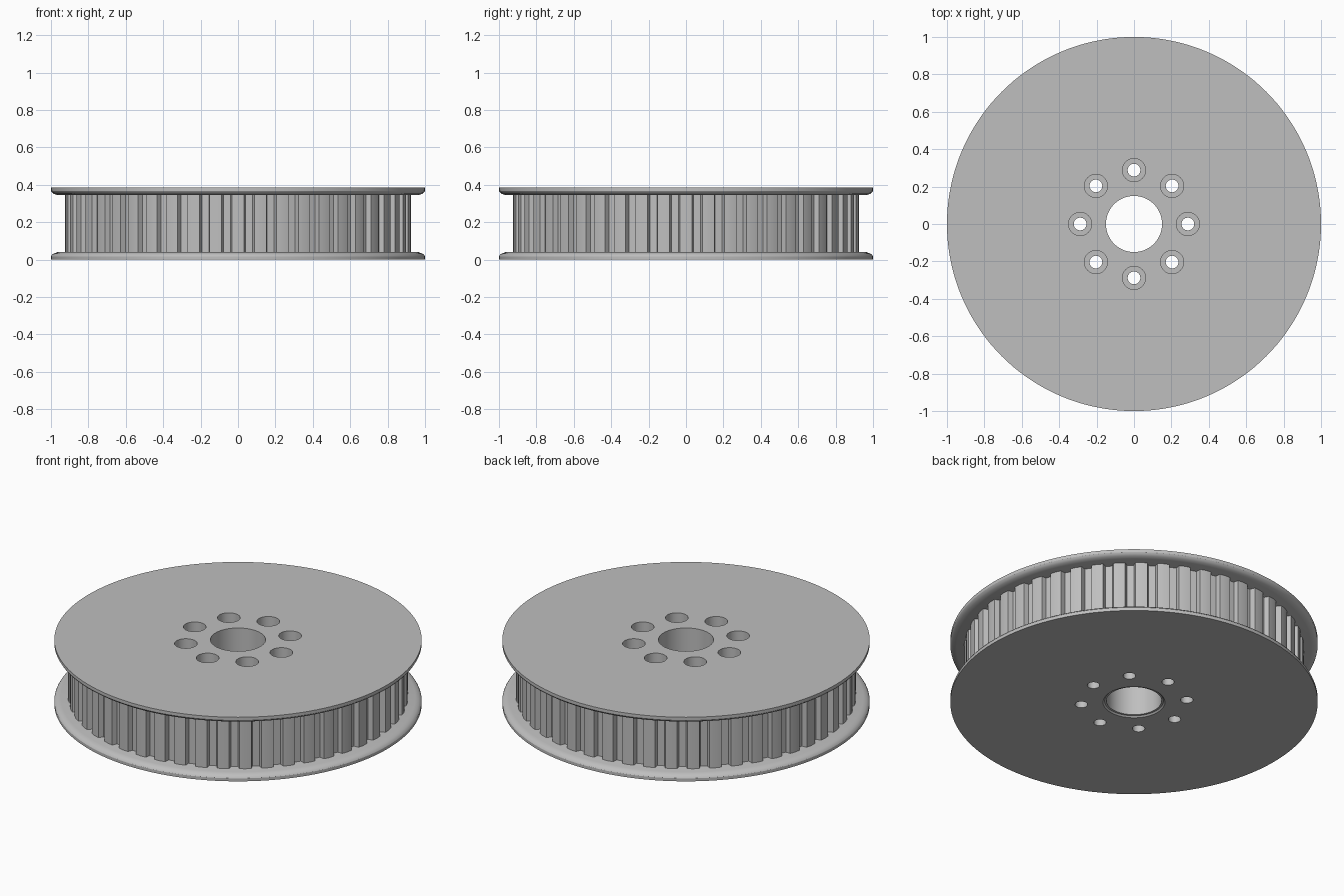
import bpy
import bmesh
from math import cos, sin, pi, tau

HEIGHT, FLANGE, TEETH, HOLES = 0.385, 0.04, 48, 8

if "Cube" in bpy.data.objects:
    bpy.data.objects.remove(bpy.data.objects["Cube"], do_unlink=True)

steel = bpy.data.materials.new("grey metal")
steel.use_nodes = True
colour = (0.52, 0.52, 0.52, 1)
steel.diffuse_color = colour
steel.node_tree.nodes["Principled BSDF"].inputs["Base Color"].default_value = colour


def loft(name, rings):
    """Closed solid through a stack of equally long point loops."""
    bm = bmesh.new()
    loops = [[bm.verts.new(p) for p in ring] for ring in rings]
    n = len(loops[0])
    for low, high in zip(loops, loops[1:]):
        for i in range(n):
            j = (i + 1) % n
            bm.faces.new((low[i], low[j], high[j], high[i]))
    bm.faces.new(loops[0][::-1])
    bm.faces.new(loops[-1])
    bmesh.ops.recalc_face_normals(bm, faces=bm.faces)
    mesh = bpy.data.meshes.new(name)
    bm.to_mesh(mesh)
    bm.free()
    mesh.materials.append(steel)
    ob = bpy.data.objects.new(name, mesh)
    bpy.context.collection.objects.link(ob)
    return ob


def turned(name, profile, sides, cx=0, cy=0):
    """Round solid from (radius, height) pairs."""
    return loft(name, [[(cx + r * cos(tau * i / sides), cy + r * sin(tau * i / sides), z)
                        for i in range(sides)] for r, z in profile])


# Flanges, rounded on the edge that faces the belt
rim = [(1, 0), (1, 0.018), (0.995, 0.026), (0.985, 0.033), (0.965, FLANGE)]
lower_flange = turned("lower_flange", rim, 144)
upper_flange = turned("upper_flange", [(r, HEIGHT - z) for r, z in reversed(rim)], 144)

# Toothed hub: wide lands with tapered grooves
pitch = tau / TEETH
tooth = [(-0.27, 0.922), (0, 0.925), (0.27, 0.922), (0.34, 0.893), (0.66, 0.893)]
outline = [(r * cos((k + a) * pitch), r * sin((k + a) * pitch))
           for k in range(TEETH) for a, r in tooth]
toothed_hub = loft("toothed_hub", [[(x, y, z) for x, y in outline]
                                   for z in (FLANGE, HEIGHT - FLANGE)])

# Cutters: central bore with a chamfered mouth, and a ring of counterbored holes
cutters = [turned("bore_cutter", [(0.18, -0.01), (0.16, 0.008), (0.15, 0.009),
                                  (0.15, 0.5)], 64)]
for k in range(HOLES):
    a = tau * k / HOLES
    cutters.append(turned("bolt_hole_cutter", [(0.034, -0.1), (0.034, 0.18),
                                               (0.062, 0.18), (0.062, 0.5)],
                          32, 0.288 * cos(a), 0.288 * sin(a)))

# Cut every part, then shade it
for part in (lower_flange, toothed_hub, upper_flange):
    bpy.ops.object.select_all(action="DESELECT")
    part.select_set(True)
    bpy.context.view_layer.objects.active = part
    for cutter in cutters:
        mod = part.modifiers.new("hole", "BOOLEAN")
        mod.operation, mod.solver, mod.object = "DIFFERENCE", "EXACT", cutter
        bpy.ops.object.modifier_apply(modifier=mod.name)
    bpy.ops.object.shade_smooth_by_angle(angle=pi / 6)

for cutter in cutters:
    bpy.data.objects.remove(cutter, do_unlink=True)
